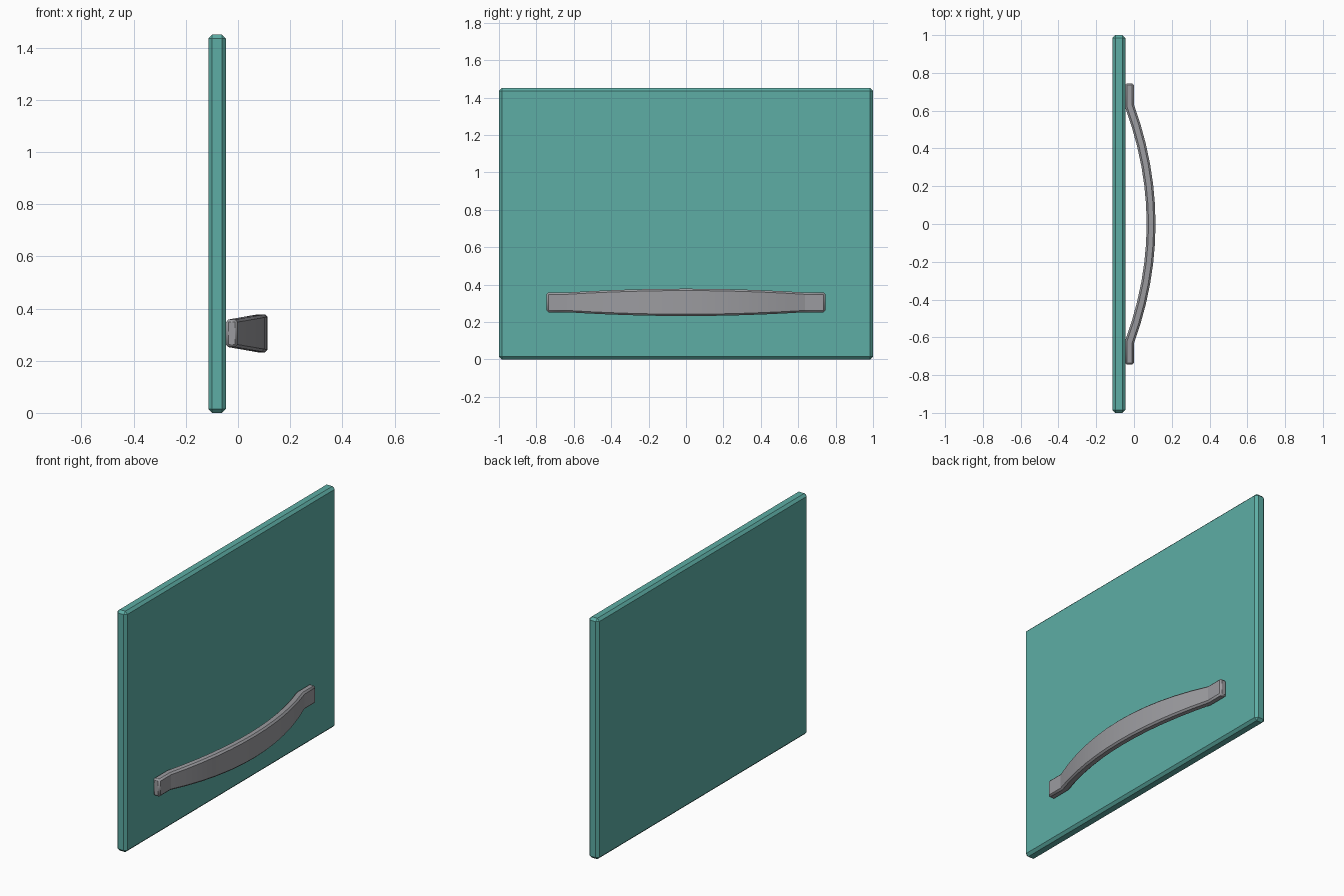
import bpy, bmesh

if "Cube" in bpy.data.objects:
    bpy.data.objects.remove(bpy.data.objects["Cube"])


def material(name, rgb):
    m = bpy.data.materials.new(name)
    m.diffuse_color = (*rgb, 1)
    m.use_nodes = True
    m.node_tree.nodes["Principled BSDF"].inputs["Base Color"].default_value = m.diffuse_color
    return m


def finish(name, bm, mat, bevel):
    bmesh.ops.recalc_face_normals(bm, faces=bm.faces)
    me = bpy.data.meshes.new(name)
    bm.to_mesh(me)
    bm.free()
    ob = bpy.data.objects.new(name, me)
    bpy.context.collection.objects.link(ob)
    me.materials.append(mat)
    # chamfer only the sharp edges
    b = ob.modifiers.new("chamfer", 'BEVEL')
    b.width, b.segments = bevel, 1
    b.limit_method, b.angle_limit = 'ANGLE', 0.9
    return ob


teal = material("teal paint", (0.11, 0.42, 0.375))
grey = material("grey metal", (0.33, 0.33, 0.35))

# front panel: flat slab
bm = bmesh.new()
bmesh.ops.create_cube(bm, size=1)
for v in bm.verts:
    v.co = (-0.08 + v.co.x * 0.068, v.co.y * 2, 0.725 + v.co.z * 1.45)
finish("panel", bm, teal, 0.015)

# bowed handle: rectangular section swept along y, taller in the middle
bm = bmesh.new()
N = 12
ts = [-1 + 2 * i / N for i in range(N + 1)]
rings = []
for t in [None] + ts + [None]:
    end = t is None
    side = 1 if rings and end else -1
    bow = 0 if end else 1 - t * t
    h = 0.053 + 0.02 * bow
    xo, xi = -0.001 + 0.115 * bow, -0.046 + 0.113 * bow
    yo = side * 0.745 if end else 0.635 * t
    yi = side * 0.745 if end else 0.615 * t
    rings.append([bm.verts.new(p) for p in (
        (xi, yi, 0.305 - h), (xo, yo, 0.305 - h),
        (xo, yo, 0.305 + h), (xi, yi, 0.305 + h))])
for a, b in zip(rings, rings[1:]):
    for k in range(4):
        bm.faces.new((a[k], a[(k + 1) % 4], b[(k + 1) % 4], b[k]))
bm.faces.new(rings[0])
bm.faces.new(rings[-1])
handle = finish("handle", bm, grey, 0.01)

bpy.context.view_layer.objects.active = handle
handle.select_set(True)
bpy.ops.object.shade_smooth_by_angle(angle=0.3)
